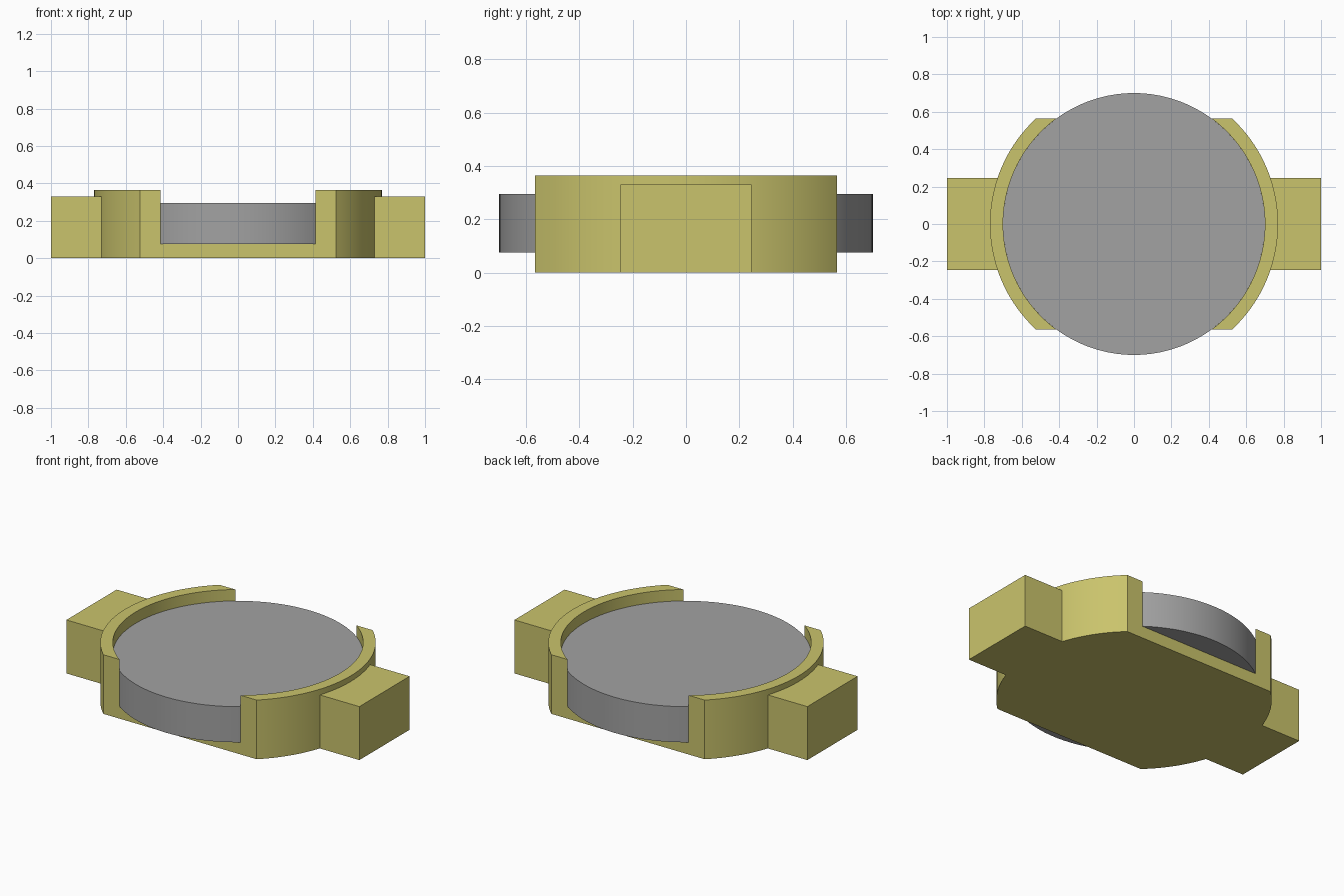
import bpy, bmesh, math

if "Cube" in bpy.data.objects:
    bpy.data.objects.remove(bpy.data.objects["Cube"])

R_OUT, R_IN = 0.77, 0.70      # holder wall radii
Y_CUT = 0.565                 # flat front and back of the holder
FLOOR, RIM = 0.075, 0.365     # floor thickness and wall height
LUG_Y, LUG_Z = 0.245, 0.33    # half width and height of the side lugs


def material(name, rgb):
    m = bpy.data.materials.new(name)
    m.use_nodes = True
    m.diffuse_color = (*rgb, 1)
    m.node_tree.nodes["Principled BSDF"].inputs["Base Color"].default_value = (*rgb, 1)
    return m


olive = material("olive yellow", (0.59, 0.55, 0.15))
grey = material("mid grey", (0.36, 0.36, 0.36))


def arc(r, y, n=48):
    """Points on the +x side of a circle, from -y up to +y."""
    a = math.asin(y / r)
    return [(r * math.cos(t), r * math.sin(t))
            for t in (-a + 2 * a * i / n for i in range(n + 1))]


def flip(points):
    """Turn an outline half a turn about z."""
    return [(-x, -y) for x, y in points]


def prism(name, outline, z0, z1, mat):
    """Extrude a flat outline upwards from z0 to z1."""
    bm = bmesh.new()
    face = bm.faces.new([bm.verts.new((x, y, z0)) for x, y in outline])
    top = bmesh.ops.extrude_face_region(bm, geom=[face])["geom"]
    bmesh.ops.translate(bm, vec=(0, 0, z1 - z0),
                        verts=[v for v in top if isinstance(v, bmesh.types.BMVert)])
    bmesh.ops.recalc_face_normals(bm, faces=bm.faces)
    mesh = bpy.data.meshes.new(name)
    bm.to_mesh(mesh)
    bm.free()
    mesh.materials.append(mat)
    ob = bpy.data.objects.new(name, mesh)
    bpy.context.collection.objects.link(ob)
    bpy.ops.object.select_all(action="DESELECT")
    ob.select_set(True)
    bpy.context.view_layer.objects.active = ob
    bpy.ops.object.shade_smooth_by_angle(angle=math.radians(30))
    return ob


# Floor: a disc with flat front and back
side = arc(R_OUT, Y_CUT)
prism("holder_floor", side + flip(side), 0, FLOOR, olive)

# Curved walls and square lugs on both sides
wall = side + arc(R_IN, Y_CUT)[::-1]
lug = [(1, -LUG_Y), (1, LUG_Y)] + arc(R_OUT - 0.002, LUG_Y, 16)[::-1]
for label, turn in (("left", lambda p: p), ("right", flip)):
    prism(label + "_wall", turn(wall), FLOOR, RIM, olive)
    prism(label + "_lug", turn(lug), 0, LUG_Z, olive)

# Round disc resting in the holder
disc = [(R_IN * math.cos(math.tau * i / 128), R_IN * math.sin(math.tau * i / 128))
        for i in range(128)]
prism("disc", disc, FLOOR, 0.295, grey)
